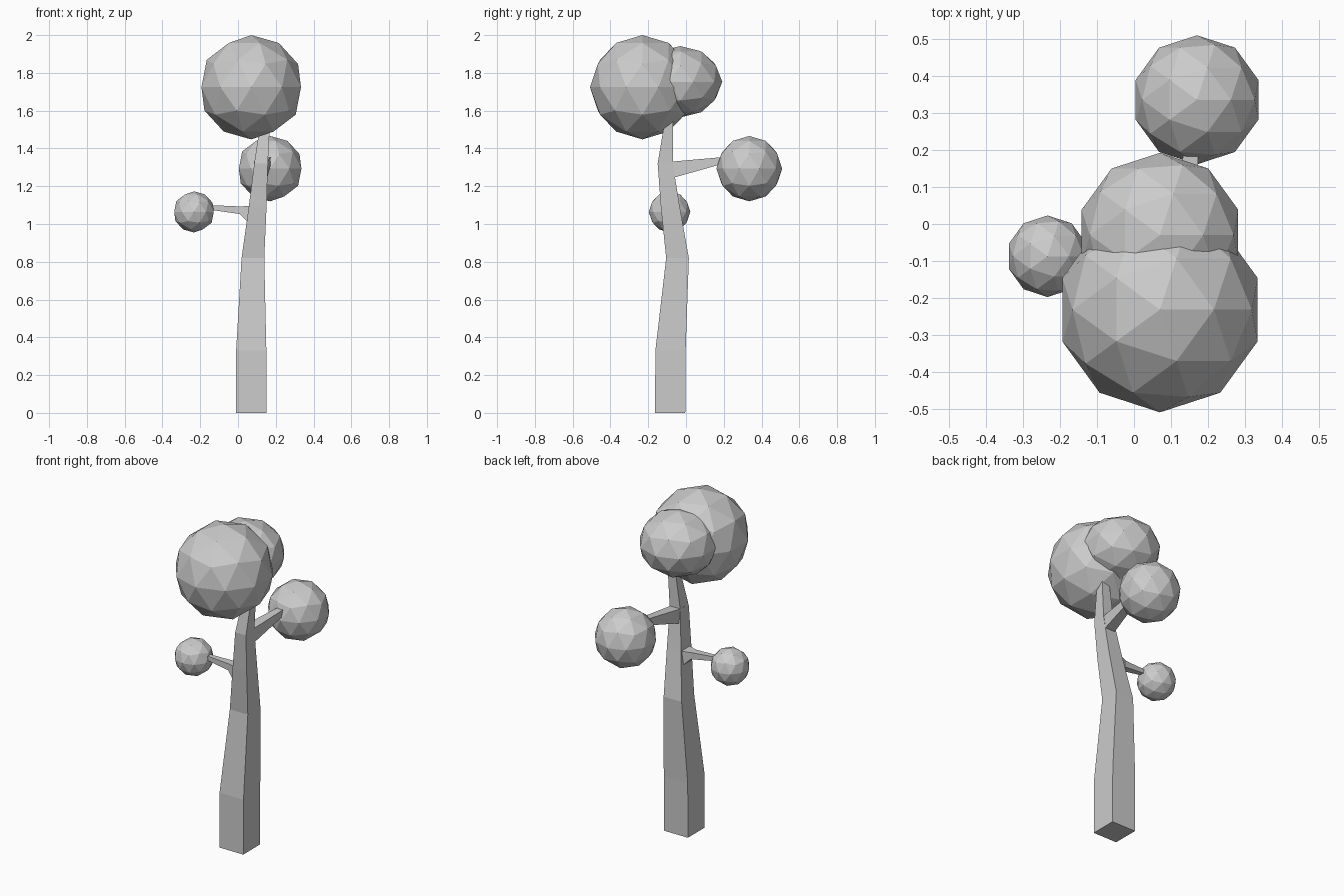
import bpy
import bmesh
from mathutils import Vector

if "Cube" in bpy.data.objects:
    bpy.data.objects.remove(bpy.data.objects["Cube"])


def ring(center, u, v, hu, hv):
    """Four corners of a rectangle spanned by axes u and v."""
    c, u, v = Vector(center), Vector(u), Vector(v)
    return [c + u * hu * a + v * hv * b for a, b in ((-1, -1), (1, -1), (1, 1), (-1, 1))]


def loft(name, rings):
    """Skin square rings into a closed faceted limb."""
    bm = bmesh.new()
    loops = [[bm.verts.new(p) for p in r] for r in rings]
    for a, b in zip(loops, loops[1:]):
        for i in range(4):
            j = (i + 1) % 4
            bm.faces.new((a[i], a[j], b[j], b[i]))
    bm.faces.new(loops[0][::-1])
    bm.faces.new(loops[-1])
    bmesh.ops.recalc_face_normals(bm, faces=bm.faces)
    mesh = bpy.data.meshes.new(name)
    bm.to_mesh(mesh)
    bm.free()
    obj = bpy.data.objects.new(name, mesh)
    bpy.context.collection.objects.link(obj)


def foliage(name, center, r, rz):
    """Low-poly leaf ball."""
    bpy.ops.mesh.primitive_ico_sphere_add(subdivisions=2, radius=1, location=center)
    obj = bpy.context.object
    obj.name = name
    obj.scale = (r, r, rz)


X, Y, Z = (1, 0, 0), (0, 1, 0), (0, 0, 1)

# Trunk: tapered, bending square column
loft("trunk", [ring((x, y, z), X, Y, hx, hy) for x, y, z, hx, hy in (
    (0.07, -0.084, 0.0, 0.08, 0.08),
    (0.07, -0.082, 0.33, 0.08, 0.08),
    (0.079, -0.045, 0.82, 0.06, 0.06),
    (0.104, -0.083, 1.09, 0.047, 0.05),
    (0.122, -0.11, 1.32, 0.036, 0.04),
    (0.143, -0.092, 1.53, 0.026, 0.023),
    (0.148, -0.09, 1.60, 0.02, 0.02))])

# Left branch, flared where it meets the trunk
loft("left_branch", [ring((x, y, z), Y, Z, hy, hz) for x, y, z, hy, hz in (
    (0.07, -0.08, 1.05, 0.04, 0.048),
    (0.05, -0.08, 1.053, 0.038, 0.042),
    (0.008, -0.082, 1.073, 0.024, 0.02),
    (-0.13, -0.087, 1.086, 0.014, 0.013),
    (-0.19, -0.087, 1.086, 0.012, 0.012))])

# Back branch
loft("back_branch", [ring((x, y, z), X, Z, hx, hz) for x, y, z, hx, hz in (
    (0.12, -0.11, 1.285, 0.034, 0.045),
    (0.121, -0.067, 1.288, 0.034, 0.043),
    (0.15, 0.16, 1.330, 0.022, 0.021),
    (0.158, 0.22, 1.335, 0.018, 0.018))])

# Leaf balls
foliage("main_foliage", (0.07, -0.231, 1.724), 0.277, 0.276)
foliage("upper_back_foliage", (0.07, -0.03, 1.753), 0.222, 0.189)
foliage("back_branch_foliage", (0.17, 0.335, 1.293), 0.174, 0.173)
foliage("left_branch_foliage", (-0.233, -0.087, 1.064), 0.11, 0.109)
